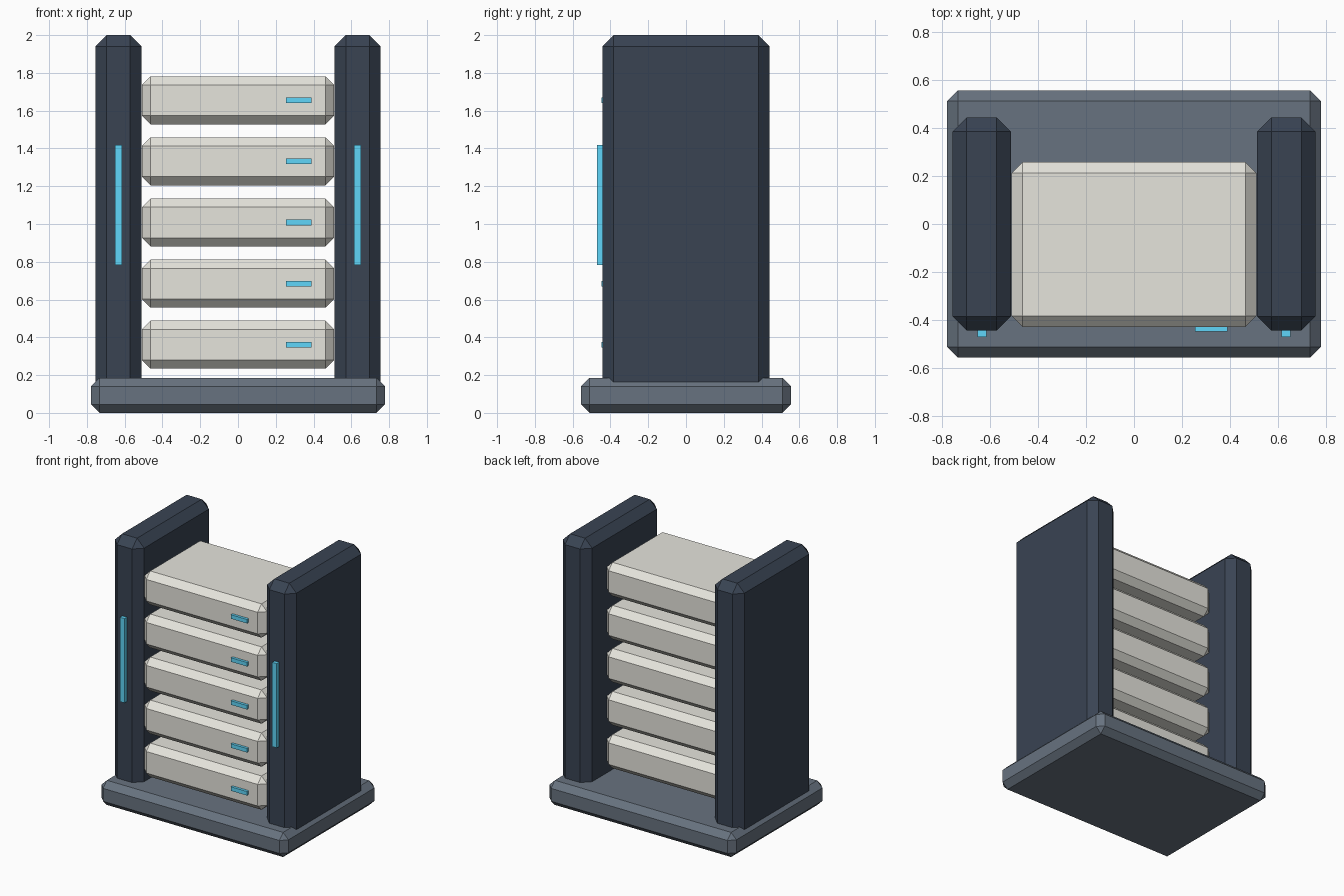
import bpy, bmesh
from mathutils import Vector

if "Cube" in bpy.data.objects:
    bpy.data.objects.remove(bpy.data.objects["Cube"])


def material(name, rgb):
    m = bpy.data.materials.new(name)
    m.diffuse_color = (*rgb, 1)
    m.use_nodes = True
    m.node_tree.nodes["Principled BSDF"].inputs["Base Color"].default_value = m.diffuse_color
    return m


DARK = material("dark_blue_grey", (0.041, 0.057, 0.086))
SLATE = material("slate", (0.137, 0.17, 0.214))
CREAM = material("warm_grey", (0.79, 0.78, 0.72))
CYAN = material("cyan_light", (0.116, 0.67, 0.95))


def box(name, x, y, z, mat, chamfer=0):
    """Box between (min, max) limits on each axis, with flat chamfered edges."""
    lo, hi = Vector((x[0], y[0], z[0])), Vector((x[1], y[1], z[1]))
    centre, size = (lo + hi) / 2, hi - lo
    bm = bmesh.new()
    bmesh.ops.create_cube(bm, size=1)
    bmesh.ops.scale(bm, vec=size, verts=bm.verts)
    if chamfer:
        bmesh.ops.bevel(bm, geom=bm.edges[:], offset=chamfer, segments=1,
                        affect='EDGES', profile=0.5)
    mesh = bpy.data.meshes.new(name)
    bm.to_mesh(mesh)
    bm.free()
    mesh.materials.append(mat)
    ob = bpy.data.objects.new(name, mesh)
    ob.location = centre
    bpy.context.collection.objects.link(ob)
    return ob


# Base plinth
box("base", (-0.777, 0.777), (-0.555, 0.555), (0, 0.185), SLATE, 0.044)

# Side towers with vertical light strips
for side, s in (("left", -1), ("right", 1)):
    box(f"{side}_tower", sorted((s * 0.512, s * 0.755)), (-0.443, 0.443),
        (0.10, 2.0), DARK, 0.059)
    box(f"{side}_light_strip", sorted((s * 0.614, s * 0.652)), (-0.471, -0.43),
        (0.783, 1.417), CYAN)

# Stack of slabs, each with a small indicator light
for i in range(5):
    z = 0.361 + i * 0.3235
    box(f"slab_{i + 1}", (-0.509, 0.509), (-0.428, 0.258),
        (z - 0.127, z + 0.127), CREAM, 0.046)
    box(f"indicator_{i + 1}", (0.254, 0.388), (-0.448, -0.415),
        (z - 0.015, z + 0.015), CYAN)
